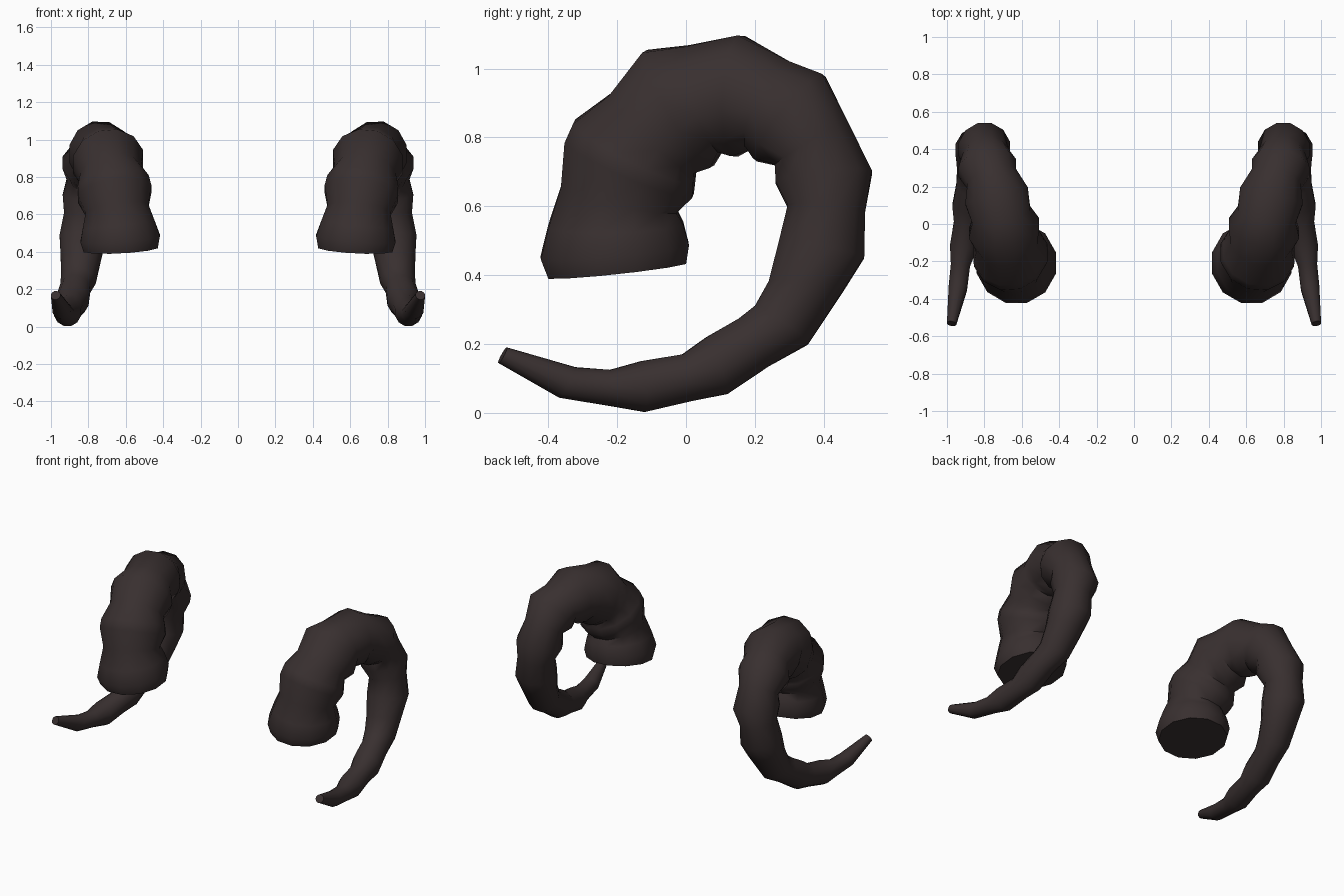
import bpy, bmesh, math
from mathutils import Vector

if "Cube" in bpy.data.objects:
    bpy.data.objects.remove(bpy.data.objects["Cube"])

SIDES = 12
# Horn rings: x centre, outer edge (y, z), inner edge (y, z), from base to tip
RINGS = [
    (.627, -.40, .392, .0, .435),
    (.63, -.422, .45, .008, .49),
    (.638, -.40, .54, -.008, .55),
    (.647, -.362, .66, -.027, .585),
    (.66, -.35, .79, .02, .63),
    (.667, -.325, .845, .024, .67),
    (.68, -.22, .925, .026, .70),
    (.695, -.12, 1.05, .075, .715),
    (.71, -.0, 1.065, .10, .76),
    (.735, .16, 1.095, .14, .745),
    (.76, .30, 1.02, .18, .77),
    (.785, .40, .98, .20, .735),
    (.792, .47, .845, .26, .72),
    (.80, .54, .70, .26, .67),
    (.82, .52, .585, .295, .60),
    (.83, .517, .45, .27, .50),
    (.84, .46, .36, .24, .38),
    (.853, .355, .20, .20, .31),
    (.87, .24, .135, .155, .275),
    (.885, .12, .055, .06, .22),
    (.895, .02, .035, -.01, .17),
    (.912, -.12, .003, -.13, .15),
    (.928, -.22, .02, -.22, .125),
    (.942, -.37, .045, -.32, .132),
    (.975, -.545, .145, -.52, .19),
]

mat = bpy.data.materials.new("dark brown horn")
mat.diffuse_color = (0.04, 0.029, 0.029, 1)
mat.use_nodes = True
mat.node_tree.nodes["Principled BSDF"].inputs["Base Color"].default_value = mat.diffuse_color


def make_horn(name, side):
    outer = [Vector((x, a, b)) for x, a, b, c, d in RINGS]
    inner = [Vector((x, c, d)) for x, a, b, c, d in RINGS]
    mid = [(o + i) / 2 for o, i in zip(outer, inner)]
    bm = bmesh.new()
    loops = []
    for k, c in enumerate(mid):
        u = outer[k] - c
        t = mid[min(k + 1, len(mid) - 1)] - mid[max(k - 1, 0)]
        v = t.cross(u).normalized() * u.length
        ring = []
        for s in range(SIDES):
            a = 2 * math.pi * (s + .5) / SIDES
            p = c + u * (math.cos(a) / math.cos(math.pi / SIDES)) + v * (math.sin(a) * 1.02)
            ring.append(bm.verts.new((p.x * side, p.y, p.z)))
        loops.append(ring)
    # Skin between rings, then close base and tip
    for a, b in zip(loops, loops[1:]):
        for s in range(SIDES):
            n = (s + 1) % SIDES
            bm.faces.new((a[s], a[n], b[n], b[s]))
    bm.faces.new(loops[0])
    bm.faces.new(loops[-1])
    bmesh.ops.recalc_face_normals(bm, faces=bm.faces)
    me = bpy.data.meshes.new(name)
    bm.to_mesh(me)
    bm.free()
    me.materials.append(mat)
    ob = bpy.data.objects.new(name, me)
    bpy.context.collection.objects.link(ob)
    bpy.ops.object.select_all(action='DESELECT')
    ob.select_set(True)
    bpy.context.view_layer.objects.active = ob
    bpy.ops.object.shade_smooth_by_angle(angle=math.radians(60))


# Left and right horns
make_horn("right_horn", 1)
make_horn("left_horn", -1)
